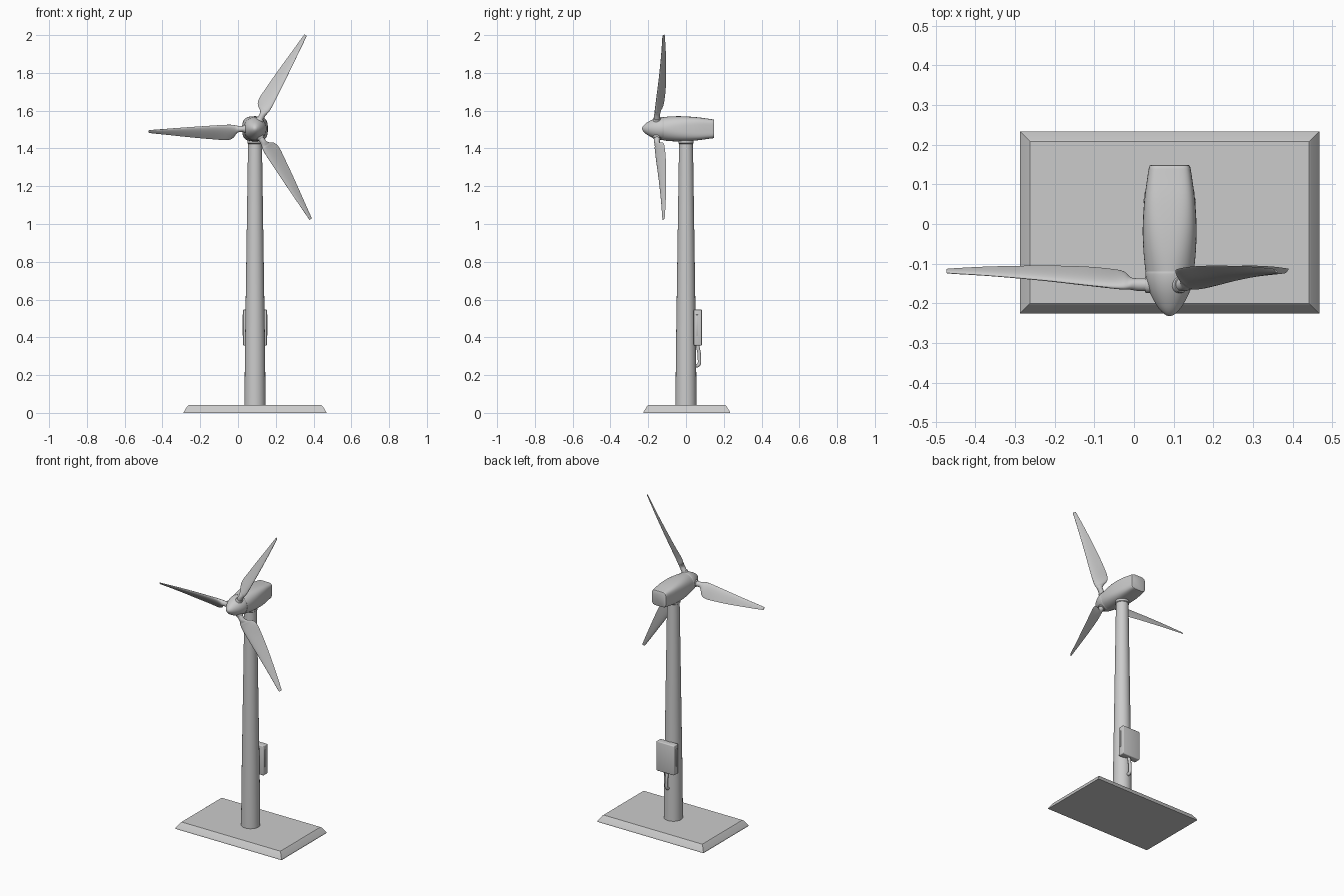
import bpy, bmesh
from math import sin, cos, pi, radians, copysign
from mathutils import Matrix, Vector

if "Cube" in bpy.data.objects:
    bpy.data.objects.remove(bpy.data.objects["Cube"])

CX, HUB_Z = 0.09, 1.505          # tower axis x, rotor axis height


def finish(name, bm, angle=35):
    bmesh.ops.recalc_face_normals(bm, faces=bm.faces)
    me = bpy.data.meshes.new(name)
    bm.to_mesh(me)
    bm.free()
    ob = bpy.data.objects.new(name, me)
    bpy.context.collection.objects.link(ob)
    bpy.ops.object.select_all(action='DESELECT')
    ob.select_set(True)
    bpy.context.view_layer.objects.active = ob
    bpy.ops.object.shade_smooth_by_angle(angle=radians(angle))
    return ob


def loft(name, rings, matrix=None, angle=35):
    """Skin a list of equal-length point rings and cap both ends."""
    bm = bmesh.new()
    rows = [[bm.verts.new(p) for p in ring] for ring in rings]
    n = len(rows[0])
    for a, b in zip(rows, rows[1:]):
        for i in range(n):
            bm.faces.new((a[i], a[(i + 1) % n], b[(i + 1) % n], b[i]))
    bm.faces.new(rows[0])
    bm.faces.new(rows[-1])
    if matrix:
        bm.transform(matrix)
    return finish(name, bm, angle)


def smooth_stations(st, sub=4):
    """Catmull-Rom interpolation of parameter rows."""
    out = []
    for i in range(len(st) - 1):
        p0, p1, p2, p3 = st[max(i - 1, 0)], st[i], st[i + 1], st[min(i + 2, len(st) - 1)]
        for k in range(sub):
            t = k / sub
            out.append([0.5 * (2 * b + (c - a) * t + (2 * a - 5 * b + 4 * c - d) * t ** 2
                               + (3 * b - a - 3 * c + d) * t ** 3)
                        for a, b, c, d in zip(p0, p1, p2, p3)])
    return out + [list(st[-1])]


def revolve(name, profile, matrix, n=40):
    """Round part from (radius, height) pairs about local z."""
    return loft(name, [[(r * cos(2 * pi * i / n), r * sin(2 * pi * i / n), z)
                        for i in range(n)] for r, z in profile], matrix)


def box(name, lo, hi, bevel, segments=3):
    lo, hi = Vector(lo), Vector(hi)
    bm = bmesh.new()
    bmesh.ops.create_cube(bm, size=1)
    bmesh.ops.scale(bm, vec=hi - lo, verts=bm.verts)
    bmesh.ops.translate(bm, vec=(lo + hi) / 2, verts=bm.verts)
    bmesh.ops.bevel(bm, geom=bm.edges[:], offset=bevel, segments=segments,
                    profile=0.5, affect='EDGES')
    return finish(name, bm)


# Base plinth with sloping sides
def rect(inset, z):
    x0, x1, y0, y1 = -0.288 + inset, 0.468 - inset, -0.226 + inset, 0.234 - inset
    return [(x0, y0, z), (x1, y0, z), (x1, y1, z), (x0, y1, z)]


loft("base_plinth", [rect(0, 0), rect(0.001, 0.006), rect(0.021, 0.037), rect(0.026, 0.041)], angle=20)

# Tapered tower and yaw collar
revolve("tower", [(0.056, 0.035), (0.053, 0.35), (0.0365, 1.45)], Matrix.Translation((CX, 0, 0)))
revolve("yaw_collar", [(0.036, 1.424), (0.041, 1.428), (0.041, 1.455)],
        Matrix.Translation((CX, 0, 0)))


# Nacelle: round at the front, rounded box at the back
def superellipse(y, w, h, e, n=48):
    pts = []
    for i in range(n):
        c, s = cos(2 * pi * i / n), sin(2 * pi * i / n)
        pts.append((CX + w * copysign(abs(c) ** (2 / e), c), y,
                    HUB_Z - 0.001 + h * copysign(abs(s) ** (2 / e), s)))
    return pts


nacelle = smooth_stations([
    (-0.12, 0.061, 0.062, 2.0), (-0.07, 0.066, 0.066, 2.4), (-0.01, 0.068, 0.066, 3.0),
    (0.06, 0.064, 0.061, 3.8), (0.12, 0.056, 0.053, 4.4), (0.142, 0.0525, 0.050, 4.6)])
nacelle += [(0.147, 0.0505, 0.048, 4.6), (0.149, 0.047, 0.0445, 4.6)]
loft("nacelle", [superellipse(*s) for s in nacelle])

# Spinner pointing to -y
spinner = smooth_stations([(0.056, 0.118), (0.061, 0.122), (0.0585, 0.145), (0.051, 0.170),
                           (0.039, 0.195), (0.025, 0.216), (0.011, 0.229), (0.001, 0.2325)])
revolve("spinner", spinner, Matrix.Translation((CX, 0, HUB_Z)) @ Matrix.Rotation(pi / 2, 4, 'X'))

# Blade stations: radius, leading offset, trailing offset, leading y, trailing y, thickness, taper
stations = smooth_stations([
    (0.040, 0.016, -0.016, -0.153, -0.153, 0.032, 0.0),
    (0.080, 0.016, -0.016, -0.154, -0.152, 0.032, 0.0),
    (0.098, 0.018, -0.022, -0.159, -0.141, 0.030, 0.1),
    (0.116, 0.022, -0.046, -0.162, -0.121, 0.027, 0.5),
    (0.150, 0.024, -0.057, -0.160, -0.113, 0.023, 0.75),
    (0.220, 0.022, -0.051, -0.153, -0.107, 0.019, 0.8),
    (0.320, 0.018, -0.040, -0.142, -0.105, 0.015, 0.8),
    (0.450, 0.012, -0.023, -0.131, -0.107, 0.010, 0.8),
    (0.550, 0.007, -0.010, -0.125, -0.112, 0.007, 0.7),
    (0.563, 0.005, -0.007, -0.123, -0.114, 0.005, 0.6)])


def section(r, lead, trail, ylead, ytrail, thick, taper, n=24):
    a, b = Vector((r, ylead, -lead)), Vector((r, ytrail, -trail))
    d = (b - a).normalized()
    side = Vector((0, -d.z, d.y))
    pts = []
    for i in range(n):
        ang = 2 * pi * i / n
        u = (1 - cos(ang)) / 2
        pts.append(a.lerp(b, u) + side * (sin(ang) * thick / 2 * (1.15 if taper > 0.3 else 1)
                                          * (1 - taper * u)))
    return pts


# Three blades with root collars
for k in range(3):
    m = Matrix.Translation((CX, 0, HUB_Z)) @ Matrix.Rotation(-radians(61.5 + 120 * k), 4, 'Y')
    loft(f"blade_{k + 1}", [section(*s) for s in stations], m, angle=50)
    revolve(f"blade_collar_{k + 1}", [(0.021, 0.03), (0.021, 0.059), (0.019, 0.062)],
            m @ Matrix.Translation((0, -0.153, 0)) @ Matrix.Rotation(pi / 2, 4, 'Y'), 24)

# Control box on the back of the tower, with raised side strips
box("control_box", (0.027, 0.041, 0.357), (0.153, 0.084, 0.547), 0.005)
for side, x in (("left", 0.0265), ("right", 0.1535)):
    box(f"box_strip_{side}", (x - 0.003, 0.052, 0.41), (x + 0.003, 0.064, 0.52), 0.002, 2)

# Cable looping from the box back into the tower
cu = bpy.data.curves.new("cable", 'CURVE')
cu.dimensions = '3D'
cu.bevel_depth = 0.0095
cu.bevel_resolution = 3
cu.use_fill_caps = True
sp = cu.splines.new('BEZIER')
path = [(CX, 0.060, 0.365), (CX, 0.071, 0.290), (CX, 0.064, 0.252), (CX, 0.045, 0.250)]
sp.bezier_points.add(len(path) - 1)
for p, co in zip(sp.bezier_points, path):
    p.co = co
    p.handle_left_type = p.handle_right_type = 'AUTO'
bpy.context.collection.objects.link(bpy.data.objects.new("cable", cu))
